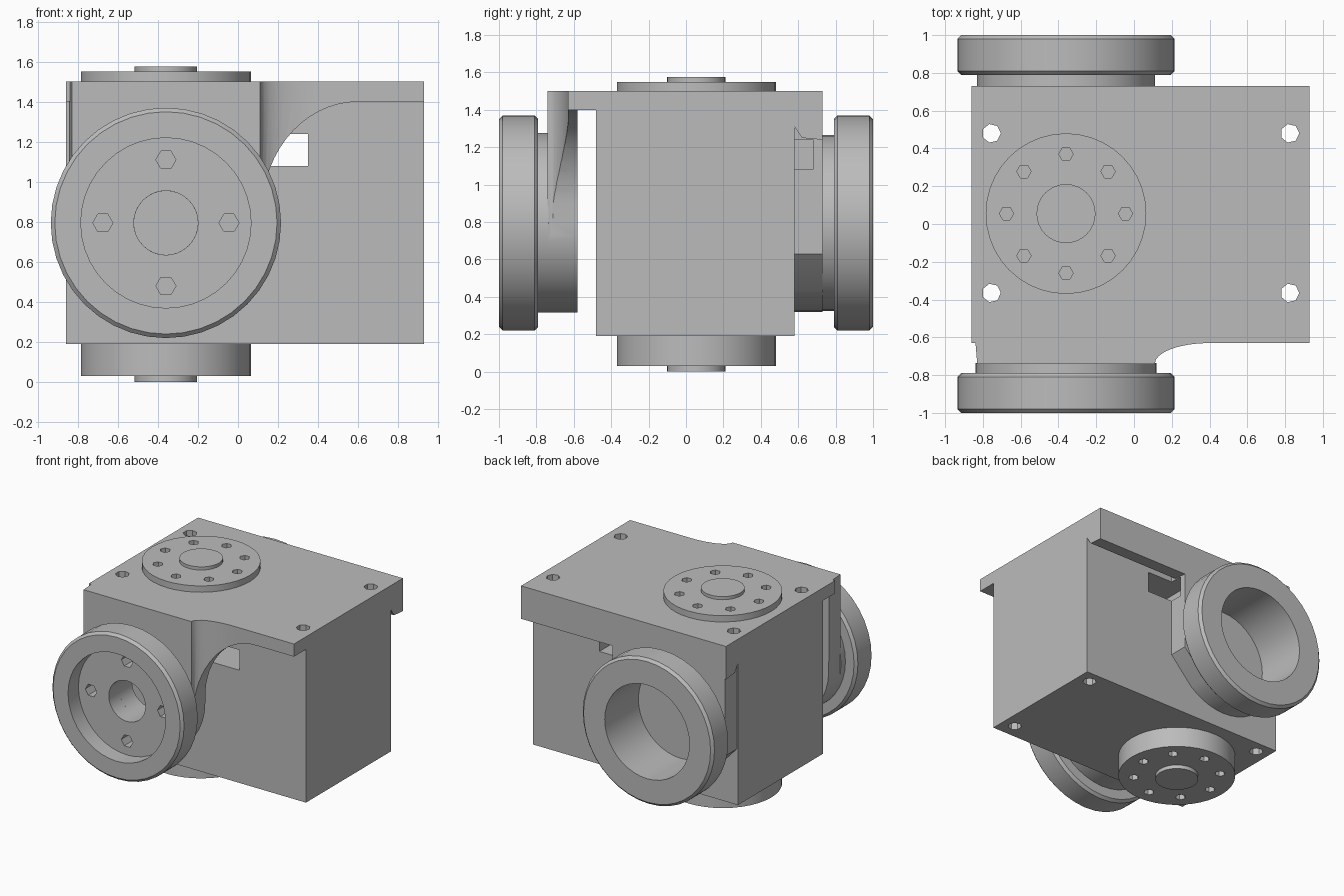
import bpy, bmesh, math
from mathutils import Matrix, Vector

cube = bpy.data.objects.get("Cube")
if cube:
    bpy.data.objects.remove(cube)

grey = bpy.data.materials.new("machined_grey")
grey.use_nodes = True
grey.diffuse_color = (0.5, 0.5, 0.5, 1)
grey.node_tree.nodes["Principled BSDF"].inputs["Base Color"].default_value = (0.5, 0.5, 0.5, 1)

CX, CY, CZ = -0.36, 0.055, 0.795    # common axis position of hubs and caps


def add(name, bm):
    bmesh.ops.recalc_face_normals(bm, faces=bm.faces)
    mesh = bpy.data.meshes.new(name)
    bm.to_mesh(mesh)
    bm.free()
    mesh.materials.append(grey)
    obj = bpy.data.objects.new(name, mesh)
    bpy.context.collection.objects.link(obj)
    return obj


def prism(name, points, axis, lo, hi):
    """Extrude a 2D outline along one axis."""
    def place(p, d):
        v = list(p)
        v.insert("xyz".index(axis), d)
        return Vector(v)
    bm = bmesh.new()
    face = bm.faces.new([bm.verts.new(place(p, lo)) for p in points])
    geom = bmesh.ops.extrude_face_region(bm, geom=[face])["geom"]
    shift = place((0, 0), hi - lo)
    bmesh.ops.translate(bm, vec=shift, verts=[g for g in geom if isinstance(g, bmesh.types.BMVert)])
    return add(name, bm)


def arc(cx, cy, rx, ry, start, end, n):
    angles = [math.radians(start + (end - start) * i / n) for i in range(n + 1)]
    return [(cx + rx * math.cos(a), cy + ry * math.sin(a)) for a in angles]


def disc(cx, cy, r, n):
    return arc(cx, cy, r, r, 0, 360, n)[:-1]


def lathe(name, profile, sides=40):
    """Revolve a closed (radius, y) outline about the hub axis."""
    bm = bmesh.new()
    rings = []
    for i in range(sides):
        a = math.tau * i / sides
        rings.append([bm.verts.new((CX + r * math.cos(a), y, CZ + r * math.sin(a))) for r, y in profile])
    for i in range(sides):
        a, b = rings[i], rings[(i + 1) % sides]
        for j in range(len(profile)):
            k = (j + 1) % len(profile)
            bm.faces.new((a[j], a[k], b[k], b[j]))
    return add(name, bm)


def combine(obj, other, operation):
    mod = obj.modifiers.new("combine", "BOOLEAN")
    mod.operation, mod.solver, mod.object = operation, "EXACT", other
    bpy.context.view_layer.objects.active = obj
    bpy.ops.object.modifier_apply(modifier=mod.name)
    bpy.data.objects.remove(other)


def cut(obj, points, axis, lo, hi):
    combine(obj, prism("cutter", points, axis, lo, hi), "DIFFERENCE")


def smooth(obj):
    bpy.ops.object.select_all(action="DESELECT")
    obj.select_set(True)
    bpy.context.view_layer.objects.active = obj
    bpy.ops.object.shade_smooth_by_angle(angle=math.radians(30))


# Main block with front and rear flanges
housing = prism("housing", [(-0.48, 0.19), (0.58, 0.19), (0.58, 1.31), (0.62, 1.25), (0.73, 1.24),
                            (0.73, 1.5), (-0.63, 1.5), (-0.63, 1.4), (-0.48, 1.4)], "x", -0.86, 0.93)

# Front hanging arm: front outline trimmed by a filleted plan outline
outline = [(-0.85, 1.5)] + arc(CX, CZ, 0.48, 0.48, 180, 360, 20)
outline += arc(0.6, 0.85, 0.48, 0.55, 175, 90, 14) + [(0.6, 1.5)]
arm = prism("arm", outline, "y", -0.8, -0.58)
plan = [(-0.85, -0.5), (-0.83, -0.74)] + arc(0.4, -0.74, 0.29, 0.11, 180, 90, 8) + [(0.7, -0.63), (0.7, -0.5)]
combine(arm, prism("arm_plan", plan, "z", 0, 2), "INTERSECT")

# Rear boss that carries the rear hub
corner = [(0.13, 1.3), (0.13, 0.63)]
boss_outline = corner + arc(CX, CZ, 0.475, 0.475, -50, -130, 10)
boss_outline += [(2 * CX - x, z) for x, z in reversed(corner)]
boss = prism("rear_boss", boss_outline, "y", 0.55, 0.73)

for part in (arm, boss):
    combine(housing, part, "UNION")

# Bores, side window and corner bolt holes
cut(housing, disc(CX, CZ, 0.16, 32), "y", -0.9, -0.53)
cut(housing, disc(CX, CZ, 0.37, 40), "y", 0.58, 0.9)
cut(housing, [(0, 1.08), (0.35, 1.08), (0.35, 1.24), (0, 1.24)], "y", -0.53, 0.68)
for x in (-0.755, 0.825):
    for y in (-0.365, 0.48):
        cut(housing, disc(x, y, 0.05, 7), "z", 0, 2)
smooth(housing)

# Front hub: recessed face, centre bore and four bolt holes
front_hub = lathe("front_hub", [(0.16, -0.735), (0.48, -0.735), (0.48, -0.79), (0.555, -0.79), (0.575, -0.81),
                                (0.575, -0.98), (0.555, -1), (0.425, -1), (0.425, -0.87), (0.16, -0.87)])
for x, z in disc(CX, CZ, 0.315, 4):
    cut(front_hub, disc(x, z, 0.05, 6), "y", -0.95, -0.7)
smooth(front_hub)

# Rear hub: open ring
rear_hub = lathe("rear_hub", [(0.37, 0.725), (0.47, 0.725), (0.47, 0.79), (0.555, 0.79), (0.575, 0.81),
                              (0.575, 0.98), (0.555, 1), (0.37, 1)])
smooth(rear_hub)

# Top and bottom caps, each with a shaft end and eight bolt holes
for name, base, face, tip in (("top", 1.49, 1.55, 1.575), ("bottom", 0.2, 0.03, 0)):
    cap = prism(name + "_cap", disc(CX, CY, 0.425, 40), "z", min(base, face), max(base, face))
    depth = 0.045 if name == "top" else 0.1
    for x, y in disc(CX, CY, 0.315, 8):
        cut(cap, disc(x, y, 0.038, 6), "z", face - depth, face + depth)
    smooth(cap)
    shaft = prism(name + "_shaft", disc(CX, CY, 0.156, 32), "z", min(face, tip) - 0.01 * (tip > 1),
                  max(face, tip) + 0.01 * (tip < 1))
    smooth(shaft)
